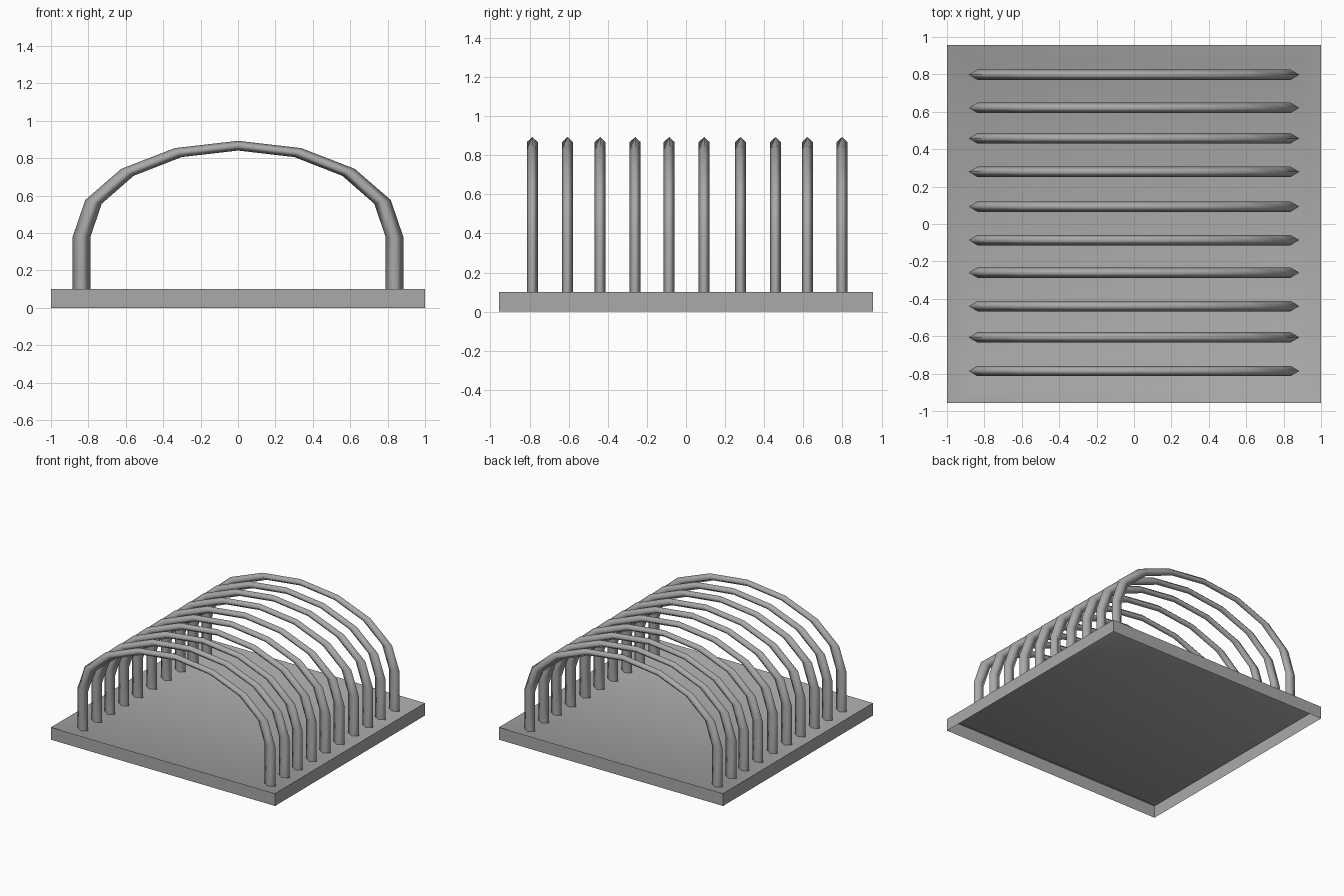
import bpy, bmesh, math

cube = bpy.data.objects.get("Cube")
if cube:
    bpy.data.objects.remove(cube, do_unlink=True)

grey = bpy.data.materials.new("mid grey")
grey.use_nodes = True
colour = (0.4, 0.4, 0.4, 1)
grey.diffuse_color = colour
grey.node_tree.nodes["Principled BSDF"].inputs["Base Color"].default_value = colour

FLOOR = 0.062


def finish(bm, name):
    mesh = bpy.data.meshes.new(name)
    bm.to_mesh(mesh)
    bm.free()
    mesh.materials.append(grey)
    obj = bpy.data.objects.new(name, mesh)
    bpy.context.collection.objects.link(obj)
    return obj


# Base: thin-walled tray, open underneath, its top sloping in to a sunken floor
bm = bmesh.new()
bmesh.ops.create_cube(bm, size=1)
for v in bm.verts:
    v.co = (v.co.x * 2, v.co.y * 1.912, (v.co.z + 0.5) * 0.1)
bottom = [f for f in bm.faces if f.normal.z < -0.9]
bmesh.ops.delete(bm, geom=bottom, context="FACES_ONLY")
top = [f for f in bm.faces if f.normal.z > 0.9]
rim = bmesh.ops.inset_region(bm, faces=top, thickness=0.12)["faces"]
for v in top[0].verts:
    v.co = (math.copysign(0.88, v.co.x), math.copysign(0.89, v.co.y), FLOOR)
for f in rim + top:
    f.smooth = True
# Keep the outer edges crisp while the slope blends into the floor
for e in bm.edges:
    e.smooth = not any(not f.smooth for f in e.link_faces)
finish(bm, "base")

# Hoop: diamond section swept up one leg, over a half ellipse and down
STRETCH, SQUASH = 1.7, 0.93
RADIUS, TUBE, SPRING = 0.492, 0.028, 0.38
STEPS = 8
foot = (FLOOR - SPRING) / SQUASH
path = [(RADIUS, foot, 0)]
for i in range(STEPS + 1):
    a = math.pi * i / STEPS
    path.append((RADIUS * math.cos(a), 1.065 * RADIUS * math.sin(a), a))
path.append((-RADIUS, foot, math.pi))

bm = bmesh.new()
rings = []
for x, z, a in path:
    ring = []
    for k in range(4):
        out = TUBE * math.cos(k * math.pi / 2)
        side = TUBE * math.sin(k * math.pi / 2)
        ring.append(bm.verts.new(((x + out * math.cos(a)) * STRETCH, side,
                                  SPRING + (z + out * math.sin(a)) * SQUASH)))
    rings.append(ring)
for r, s in zip(rings, rings[1:]):
    for k in range(4):
        n = (k + 1) % 4
        bm.faces.new((r[k], r[n], s[n], s[k])).smooth = True
bmesh.ops.recalc_face_normals(bm, faces=bm.faces)
hoop = finish(bm, "hoop_1")

# Row of hoops, slightly unevenly spaced
spots = [-0.786, -0.606, -0.439, -0.26, -0.086, 0.093, 0.279, 0.458, 0.621, 0.798]
hoop.location.y = spots[0]
for i, y in enumerate(spots[1:], 2):
    copy = hoop.copy()
    copy.name = f"hoop_{i}"
    copy.location.y = y
    bpy.context.collection.objects.link(copy)
